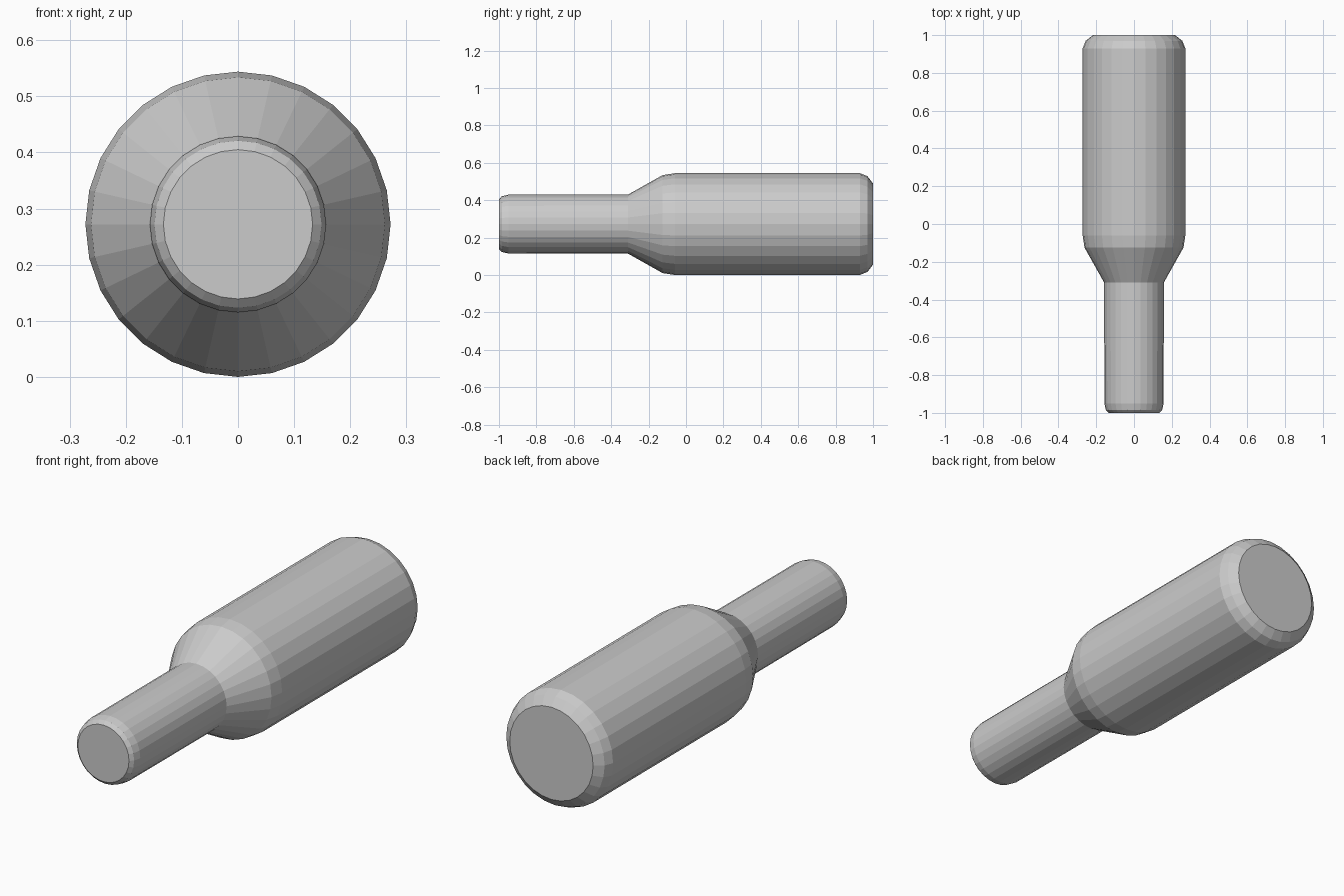
import bpy, bmesh
from math import cos, sin, tau

if "Cube" in bpy.data.objects:
    bpy.data.objects.remove(bpy.data.objects["Cube"])

SIDES = 28
AXIS_Z = 0.272

# Turned profile along y: (y, radius)
PROFILE = [
    (-1.0, 0.133), (-0.985, 0.149), (-0.95, 0.157),   # rounded pin tip
    (-0.31, 0.158),                                   # pin meets shoulder
    (-0.125, 0.262), (-0.06, 0.272),                  # tapered shoulder
    (0.93, 0.272), (0.97, 0.256), (1.0, 0.217),       # body and bevelled back
]


def lathe(name, profile, sides):
    bm = bmesh.new()
    rings = [[bm.verts.new((r * cos(tau * i / sides), y, AXIS_Z + r * sin(tau * i / sides)))
              for i in range(sides)] for y, r in profile]
    for a, b in zip(rings, rings[1:]):
        for i in range(sides):
            j = (i + 1) % sides
            bm.faces.new((a[i], a[j], b[j], b[i]))
    bm.faces.new(rings[0])
    bm.faces.new(rings[-1])
    bmesh.ops.recalc_face_normals(bm, faces=bm.faces[:])
    mesh = bpy.data.meshes.new(name)
    bm.to_mesh(mesh)
    bm.free()
    obj = bpy.data.objects.new(name, mesh)
    bpy.context.collection.objects.link(obj)
    return obj


# Stepped pin: slim shank, cone shoulder and thick body in one flat-shaded turning
lathe("stepped_pin", PROFILE, SIDES)
